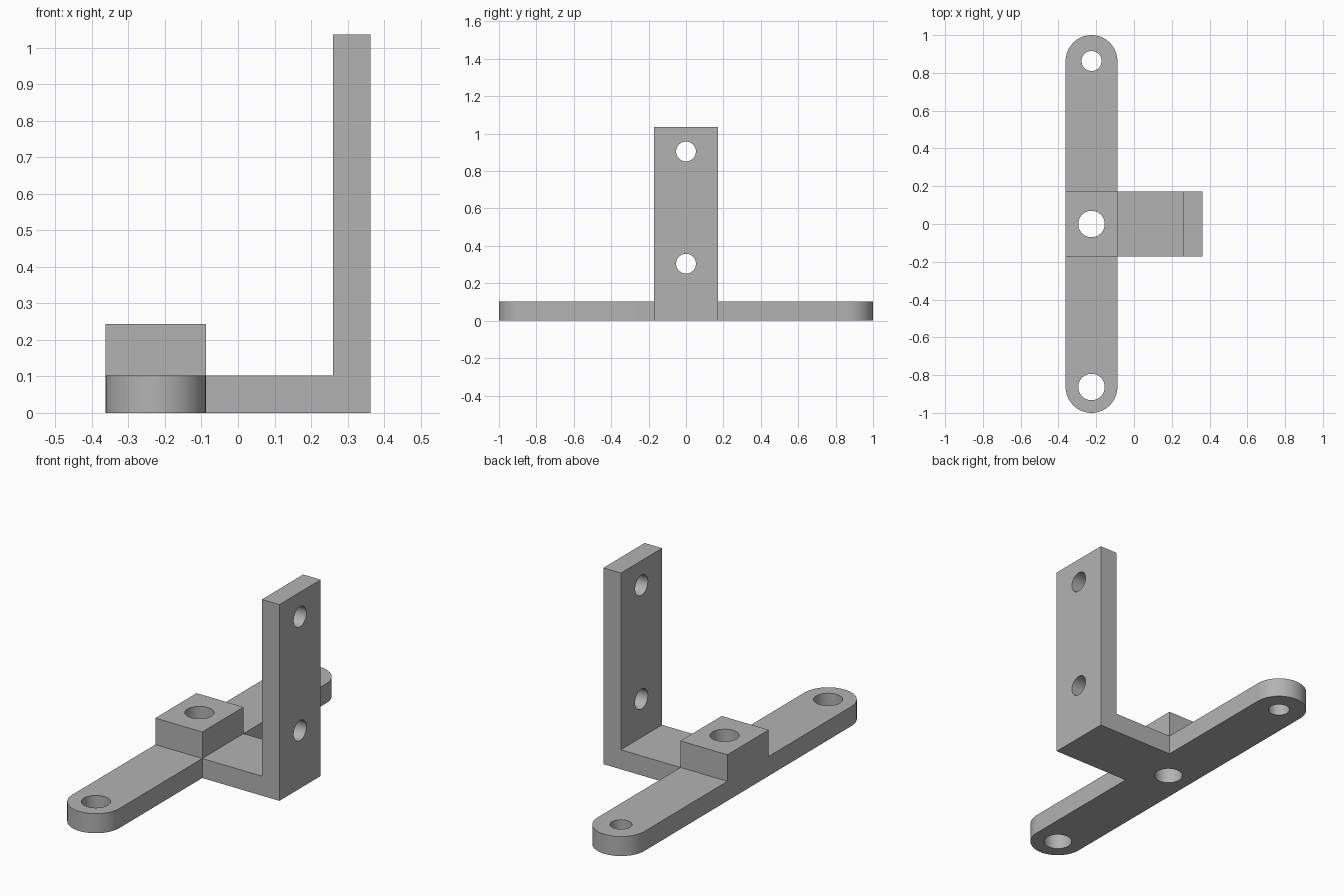
import bpy, bmesh, math
from mathutils import Matrix, Vector

cube = bpy.data.objects.get("Cube")
if cube:
    bpy.data.objects.remove(cube, do_unlink=True)

# Main dimensions
EDGE = 0.362          # half width of the whole mount in x
BAR_R = 0.137         # half width of the bar, radius of its ends
BAR_X = BAR_R - EDGE
DEPTH = 0.172         # half depth of the bracket
THICK = 0.103
BLOCK_TOP = 0.243
HEIGHT = 1.035

grey = bpy.data.materials.new("grey metal")
grey.use_nodes = True
colour = (0.45, 0.45, 0.45, 1)
grey.diffuse_color = colour
grey.node_tree.nodes["Principled BSDF"].inputs["Base Color"].default_value = colour


def link(name, bm):
    mesh = bpy.data.meshes.new(name)
    bmesh.ops.recalc_face_normals(bm, faces=bm.faces)
    bm.to_mesh(mesh)
    bm.free()
    mesh.materials.append(grey)
    obj = bpy.data.objects.new(name, mesh)
    bpy.context.collection.objects.link(obj)
    return obj


def prism(name, outline, direction):
    """Extrude a closed outline into a solid."""
    bm = bmesh.new()
    face = bm.faces.new([bm.verts.new(p) for p in outline])
    extruded = bmesh.ops.extrude_face_region(bm, geom=[face])["geom"]
    verts = [g for g in extruded if isinstance(g, bmesh.types.BMVert)]
    bmesh.ops.translate(bm, verts=verts, vec=direction)
    return link(name, bm)


def drill(name, centre, radius, axis):
    """Cylinder used to cut a hole along an axis."""
    bm = bmesh.new()
    turn = Vector(axis).to_track_quat("Z", "Y").to_matrix().to_4x4()
    bmesh.ops.create_cone(bm, cap_ends=True, segments=48, radius1=radius,
                          radius2=radius, depth=0.6,
                          matrix=Matrix.Translation(centre) @ turn)
    return link(name, bm)


def combine(target, other, operation):
    mod = target.modifiers.new(operation.lower(), "BOOLEAN")
    mod.operation = operation
    mod.solver = "EXACT"
    mod.object = other
    bpy.context.view_layer.objects.active = target
    bpy.ops.object.modifier_apply(modifier=mod.name)
    bpy.data.objects.remove(other, do_unlink=True)


# Bracket: upright plate, foot and raised block in one side profile
inner = BAR_X + BAR_R
profile = [(-EDGE, 0), (EDGE, 0), (EDGE, HEIGHT), (0.26, HEIGHT),
           (0.26, THICK), (inner, THICK), (inner, BLOCK_TOP), (-EDGE, BLOCK_TOP)]
bracket = prism("mounting_bracket", [(x, -DEPTH, z) for x, z in profile],
                (0, 2 * DEPTH, 0))

# Long bar with rounded ends
steps = 32
outline = []
for end in (1, -1):
    for i in range(steps + 1):
        a = math.pi * i / steps
        outline.append((BAR_X + end * BAR_R * math.cos(a),
                        end * (1 - BAR_R + BAR_R * math.sin(a)), 0))
combine(bracket, prism("round_ended_bar", outline, (0, 0, THICK)), "UNION")

# Holes through the bar, block and upright plate
for y, radius in ((1 - BAR_R, 0.053), (0, 0.07), (BAR_R - 1, 0.07)):
    combine(bracket, drill("bar_hole", (BAR_X, y, 0.12), radius, (0, 0, 1)), "DIFFERENCE")
for z in (0.305, 0.905):
    combine(bracket, drill("plate_hole", (EDGE, 0, z), 0.053, (1, 0, 0)), "DIFFERENCE")

# Smooth curved walls, sharp edges elsewhere
bpy.ops.object.select_all(action="DESELECT")
bracket.select_set(True)
bpy.context.view_layer.objects.active = bracket
bpy.ops.object.shade_smooth_by_angle(angle=math.radians(30))
